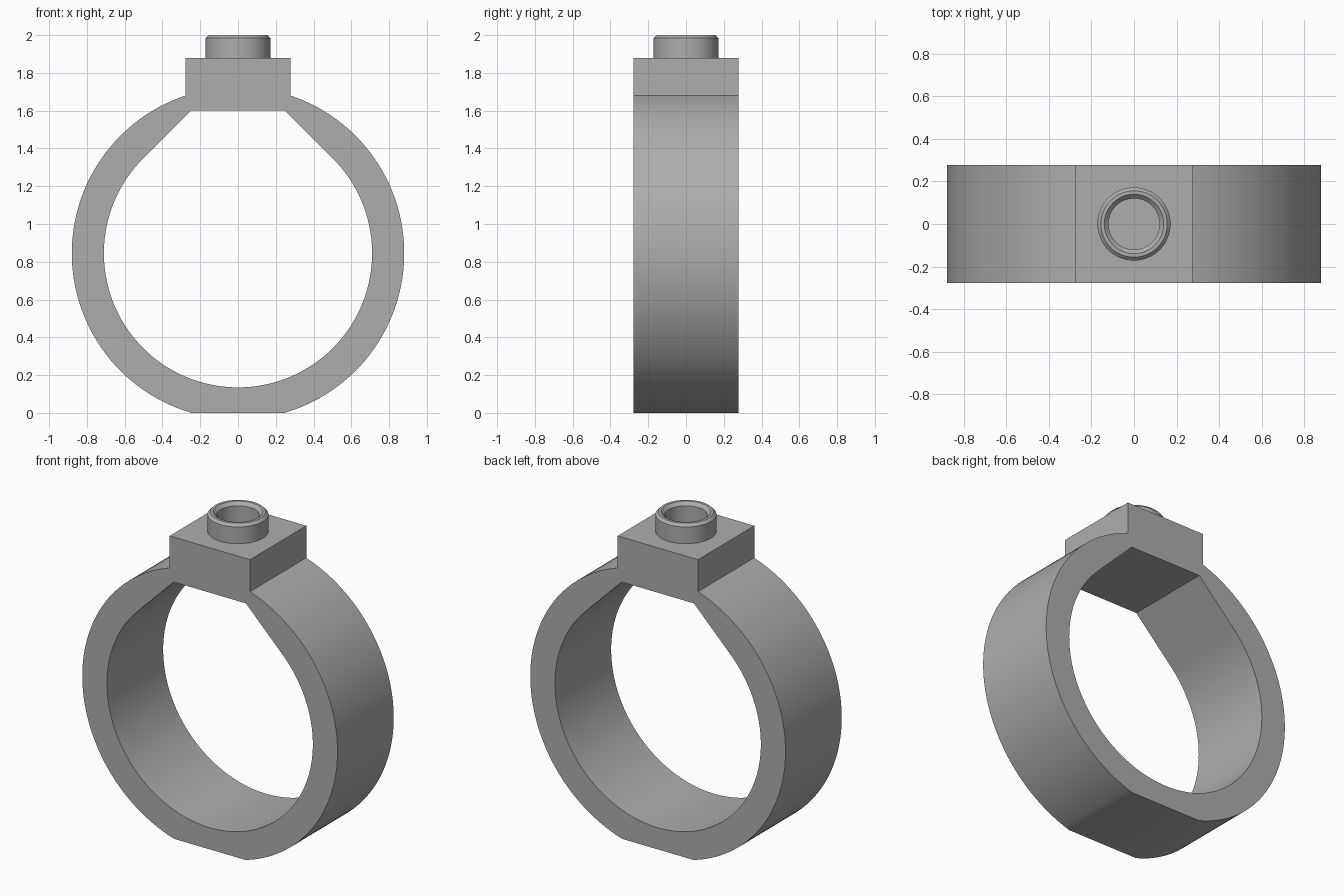
import bpy, bmesh
from math import radians, sin, cos, asin, tau

if "Cube" in bpy.data.objects:
    bpy.data.objects.remove(bpy.data.objects["Cube"])

GREY = (0.42, 0.42, 0.42, 1)
metal = bpy.data.materials.new("plain_grey")
metal.use_nodes = True
metal.diffuse_color = GREY
metal.node_tree.nodes["Principled BSDF"].inputs["Base Color"].default_value = GREY

CENTRE, OUTER, INNER = 0.845, 0.88, 0.71   # ring centre height and radii
HALF = 0.277                               # half width of band and block
SEAT, TOP = 1.6, 1.88                      # block underside and top


def arc(radius, start, end, steps):
    """Points on a circle about the ring centre, in the x-z plane."""
    angles = [start + (end - start) * i / steps for i in range(steps + 1)]
    return [(radius * cos(a), CENTRE + radius * sin(a)) for a in angles]


def finish(name, bm):
    bmesh.ops.recalc_face_normals(bm, faces=bm.faces[:])
    mesh = bpy.data.meshes.new(name)
    bm.to_mesh(mesh)
    bm.free()
    mesh.materials.append(metal)
    obj = bpy.data.objects.new(name, mesh)
    bpy.context.collection.objects.link(obj)
    return obj


def smooth(obj):
    bpy.ops.object.select_all(action="DESELECT")
    obj.select_set(True)
    bpy.context.view_layer.objects.active = obj
    bpy.ops.object.shade_smooth_by_angle(angle=radians(25))


# Band and square block: one half profile, extruded in depth and mirrored
flat = asin(-CENTRE / OUTER)
shoulder = radians(90) - asin(HALF / OUTER)
profile = [(0, 0)] + arc(OUTER, flat, shoulder, 56)
profile += [(HALF, TOP), (0, TOP), (0, SEAT)]
corner = INNER * 2 ** 0.5 + CENTRE - SEAT
profile += [(corner, SEAT)] + arc(INNER, radians(45), radians(-90), 60)
profile[-1] = (0, CENTRE - INNER)

bm = bmesh.new()
face = bm.faces.new([bm.verts.new((x, -HALF, z)) for x, z in profile])
new = bmesh.ops.extrude_face_region(bm, geom=[face], use_keep_orig=True)["geom"]
bmesh.ops.translate(bm, vec=(0, 2 * HALF, 0),
                    verts=[v for v in new if isinstance(v, bmesh.types.BMVert)])
seam = [f for f in bm.faces if all(abs(v.co.x) < 1e-5 for v in f.verts)]
bmesh.ops.delete(bm, geom=seam, context="FACES")
band = finish("ring_band", bm)
mirror = band.modifiers.new("mirror", "MIRROR")
mirror.use_clip = True
smooth(band)

# Hollow stud with bevelled rims, turned about the vertical axis
section = [(0.172, TOP), (0.172, 1.984), (0.156, 2.0),
           (0.14, 2.0), (0.12, 1.98), (0.12, TOP)]
SIDES = 64
bm = bmesh.new()
rings = [[bm.verts.new((r * cos(tau * i / SIDES), r * sin(tau * i / SIDES), z))
          for i in range(SIDES)] for r, z in section]
for low, high in zip(rings, rings[1:]):
    for i in range(SIDES):
        j = (i + 1) % SIDES
        bm.faces.new((low[i], low[j], high[j], high[i]))
smooth(finish("hollow_stud", bm))
